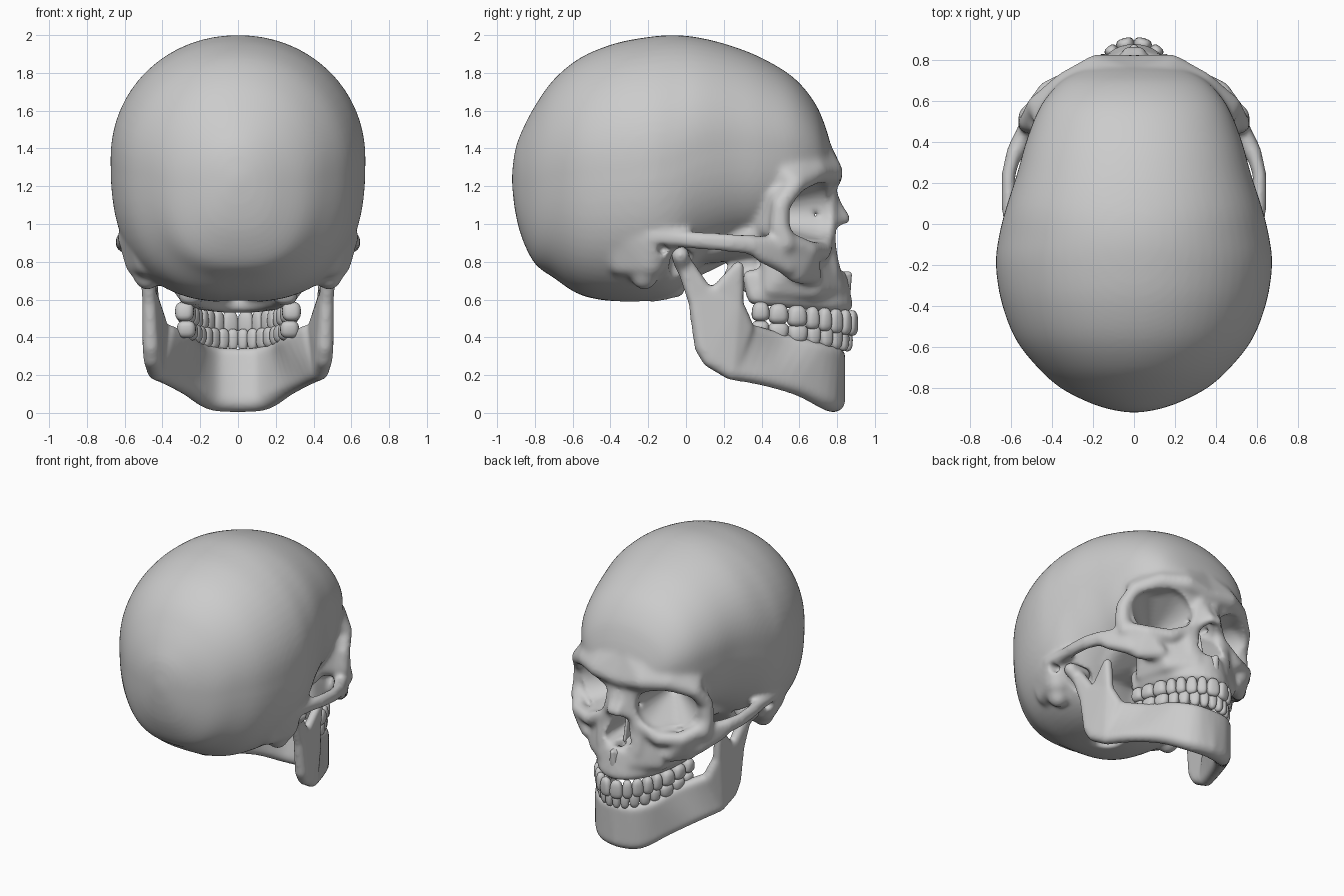
import bpy, bmesh, math
from mathutils import Vector

tmp = bmesh.new()
bmesh.ops.create_icosphere(tmp, subdivisions=3, radius=1)
DIRS = [v.co.copy() for v in tmp.verts]
tmp.free()


def hull(bm, *balls, mirror=True):
    """Convex skin around balls (x, y, z, r); r may be three radii."""
    for side in ((1, -1) if mirror else (1,)):
        vs = []
        for x, y, z, r in balls:
            r = Vector(r) if isinstance(r, tuple) else Vector((r, r, r))
            vs += [bm.verts.new(Vector((x * side, y, z)) + d * r) for d in DIRS]
        bmesh.ops.convex_hull(bm, input=vs)
        loose = [v for v in vs if v.is_valid and not v.link_faces]
        bmesh.ops.delete(bm, geom=loose, context='VERTS')


def limb(bm, *balls):
    for a, b in zip(balls, balls[1:]):
        hull(bm, a, b)


def make(name, bm):
    bmesh.ops.recalc_face_normals(bm, faces=bm.faces[:])
    me = bpy.data.meshes.new(name)
    bm.to_mesh(me)
    bm.free()
    for p in me.polygons:
        p.use_smooth = True
    ob = bpy.data.objects.new(name, me)
    bpy.context.collection.objects.link(ob)
    return ob


def fuse(ob, voxel, smooth):
    m = ob.modifiers.new("fuse", 'REMESH')
    m.mode, m.voxel_size, m.use_smooth_shade = 'VOXEL', voxel, True
    s = ob.modifiers.new("soften", 'SMOOTH')
    s.factor, s.iterations = 0.5, smooth


def apply(ob):
    bpy.ops.object.select_all(action='DESELECT')
    ob.select_set(True)
    bpy.context.view_layer.objects.active = ob
    bpy.ops.object.convert(target='MESH')


def catmull(p, i, t):
    a, b, c, d = (p[min(max(i + k, 0), len(p) - 1)] for k in (-1, 0, 1, 2))
    return [0.5 * (2 * q + (r - o) * t + (2 * o - 5 * q + 4 * r - s) * t * t
                   + (3 * q - o - 3 * r + s) * t ** 3) for o, q, r, s in zip(a, b, c, d)]


# Braincase: stations along y as (y, bottom, top, half width)
STATIONS = [(-.921, 1.21, 1.27, .03), (-.905, 1.07, 1.39, .12), (-.87, .93, 1.49, .225),
            (-.80, .79, 1.625, .36), (-.70, .715, 1.765, .472), (-.56, .625, 1.88, .58),
            (-.38, .59, 1.955, .648), (-.20, .59, 1.99, .675), (-.06, .63, 2.0, .66),
            (.08, .77, 1.985, .625), (.25, .86, 1.94, .57), (.41, .90, 1.875, .525),
            (.57, .98, 1.775, .46), (.68, 1.06, 1.645, .375), (.74, 1.12, 1.51, .285),
            (.775, 1.18, 1.38, .18), (.79, 1.25, 1.31, .05)]
skull = bmesh.new()
N, rings = 64, []
for i in range(len(STATIONS) - 1):
    for k in range(4):
        y, lo, hi, w = catmull(STATIONS, i, k / 4)
        mid, ring = lo + .54 * (hi - lo), []
        for j in range(N):
            a = 2 * math.pi * j / N
            c, s = math.cos(a), math.sin(a)
            e = 2 / (2.05 if s > 0 else 2.6)
            h = hi - mid if s > 0 else mid - lo
            ring.append(skull.verts.new((w * math.copysign(abs(c) ** e, c), y,
                                         mid + h * math.copysign(abs(s) ** e, s))))
        rings.append(ring)
for a, b in zip(rings, rings[1:]):
    for j in range(N):
        skull.faces.new((a[j], a[(j + 1) % N], b[(j + 1) % N], b[j]))
skull.faces.new(rings[0])
skull.faces.new(rings[-1][::-1])

# Brow ridge blended up into the forehead, running into the outer socket rim
BROW = [(0, .757, 1.25, .07), (.18, .765, 1.275, .066), (.335, .685, 1.275, .06), (.472, .58, 1.21, .052)]
FOREHEAD = [(0, .685, 1.43, .07), (.14, .665, 1.43, .07), (.26, .58, 1.43, .08), (.38, .45, 1.33, .08)]
for i in range(3):
    hull(skull, BROW[i], BROW[i + 1], FOREHEAD[i], FOREHEAD[i + 1])
limb(skull, BROW[-1], (.513, .5, 1.1, .05), (.515, .495, .98, .056), (.505, .525, .9, .062))
# Socket walls (carved below)
hull(skull, (.46, .49, 1.15, .055), (.46, .48, .97, .055), (.2, .6, 1.2, .08),
     (.2, .6, .9, .08), (.15, .3, 1.06, .14))
# Lower socket rim and cheekbone
limb(skull, (.5, .53, .91, .055), (.42, .65, .86, .052), (.28, .72, .855, .05), (.15, .745, .93, .045))
hull(skull, (.49, .54, .9, .05), (.42, .645, .85, .05), (.33, .67, .73, .05),
     (.51, .46, .83, .045), (.43, .58, .73, .045))
hull(skull, (.52, .47, .895, .045), (.585, .34, .895, .045), (.56, .4, .835, .04), (.475, .54, .77, .045))
# Zygomatic arch
limb(skull, (.585, .35, .89, (.038, .045, .055)), (.614, .24, .9, (.035, .04, .052)),
     (.612, .1, .91, (.037, .04, .048)), (.59, -.03, .92, .047), (.59, -.17, .93, .05))
# Upper jaw body
hull(skull, (.12, .72, .98, .055), (.1, .77, .66, .07), (.25, .67, .66, .065),
     (.29, .45, .66, .055), (.33, .6, .83, .06), (.28, .45, .85, .06), (0, .5, .68, .04), (0, .5, .95, .06))
# Tooth-bearing ridge
ridge = []
for k in range(11):
    t = math.radians(k * 8.6)
    ridge.append((.275 * math.sin(t), .33 + .515 * math.cos(t), .615 - .045 * math.cos(t), .04))
for a, b in zip(ridge, ridge[1:]):
    up = lambda p: (p[0] * .95, p[1] - .03, .72, .04)
    inner = lambda p: (p[0] * .84, .33 + (p[1] - .33) * .87, p[2], .04)
    hull(skull, a, b, up(a), up(b), inner(a), inner(b))
# Nose bridge and side borders of the nose opening
limb(skull, (.02, .75, 1.19, .04), (.03, .79, 1.09, .04), (.025, .845, 1.025, .03))
limb(skull, (.05, .75, 1.2, .05), (.085, .75, 1.03, .05), (.145, .745, .86, .05), (.14, .765, .74, .05))
hull(skull, (.03, .79, 1.08, .035), (.025, .84, 1.03, .025), (.1, .75, .99, .04), (.07, .74, 1.1, .04))
# Mastoid, occipital condyle, base of skull, pterygoid plate
hull(skull, (.52, -.17, .91, .11), (.51, -.19, .8, .09), (.47, -.34, .8, .08), (.52, -.38, 1.0, .08))
limb(skull, (.5, -.2, .8, .09), (.48, -.22, .72, .07))
limb(skull, (.12, -.17, .635, .05), (.09, -.05, .66, .05))
hull(skull, (0, -.03, .76, .08), (0, .27, .93, .1), mirror=False)
hull(skull, (.3, .05, .86, .06), (.36, .36, .94, .06), (.1, .15, .86, .07), (.2, .4, .9, .06))
hull(skull, (.15, .33, .88, .05), (.18, .21, .71, .025), (.18, .37, .65, .035))
cranium = make("cranium", skull)
fuse(cranium, .014, 9)

# Openings: eye sockets, nose, ears, jaw joints, foramen
cut = bmesh.new()
hull(cut, (.285, .70, 1.07, (.18, .14, .152)), (.335, .6, 1.07, (.16, .1, .147)),
     (.34, .85, 1.055, (.17, .1, .137)), (.16, .38, 1.06, .05))
hull(cut, (.065, .88, .81, .045), (-.065, .88, .81, .045), (0, .88, .94, .04),
     (.05, .6, .83, .04), (-.05, .6, .83, .04), (0, .6, .98, .035), mirror=False)
hull(cut, (.67, -.13, .865, .035), (.56, -.12, .865, .025))
hull(cut, (.43, -.02, .775, (.06, .07, .1)), (.64, -.02, .775, (.08, .07, .1)))
hull(cut, (0, -.26, .56, (.1, .13, .15)), mirror=False)
cutter = make("opening_cutter", cut)
cutter.hide_render = True
b = cranium.modifiers.new("openings", 'BOOLEAN')
b.operation, b.object, b.solver = 'DIFFERENCE', cutter, 'EXACT'
fuse(cranium, .014, 4)
apply(cranium)
bpy.data.objects.remove(cutter)

# Nasal septum and spine
sep = bmesh.new()
hull(sep, (0, .58, .79, .01), (0, .72, .77, .01), (0, .68, .98, .01), (0, .58, .98, .01), mirror=False)
hull(sep, (0, .79, .7, (.06, .05, .05)), (0, .86, .73, .018), (0, .83, .62, .04), mirror=False)
make("nasal_septum", sep)

# Lower jaw: body as upper ball then lower ball, smoothly interpolated
jaw = bmesh.new()
BODY = [(0, .805, .305, .038, 0, .782, .064, .062),
        (.12, .785, .31, .04, .14, .745, .074, .06),
        (.215, .68, .335, .045, .26, .6, .14, .052),
        (.275, .5, .38, .045, .365, .41, .19, .047),
        (.37, .35, .425, .044, .435, .24, .22, .047)]
path = [catmull(BODY, i, k / 4) for i in range(4) for k in range(4)] + [BODY[-1]]
for p, q in zip(path, path[1:]):
    hull(jaw, p[:4], p[4:], q[:4], q[4:])
# Ramus, coronoid process, condyle neck and head
hull(jaw, (.455, .13, .285, .047), (.46, .09, .35, .046), (.435, .24, .22, .047), (.41, .32, .45, .042),
     (.465, .06, .5, .038), (.45, .272, .58, .034), (.47, .045, .62, .038), (.465, .13, .64, .034))
hull(jaw, (.45, .272, .58, .034), (.46, .15, .635, .032), (.465, .277, .772, .033))
hull(jaw, (.47, .045, .6, .038), (.465, .12, .625, .034), (.48, -.015, .8, .044))
hull(jaw, (.42, -.03, .835, .048), (.53, -.03, .835, .048), (.48, -.015, .77, .04))
mandible = make("mandible", jaw)
fuse(mandible, .012, 14)
apply(mandible)


# Teeth: rounded blocks set along an elliptical arch; z and half height as (back, front)
def teeth(name, widths, rx, ry, zs, halves, flare):
    bm = bmesh.new()
    pt = lambda t: Vector((rx * math.sin(t), .33 + ry * math.cos(t)))
    steps = [math.pi / 2 * k / 600 for k in range(601)]
    lens = [0]
    for a, b in zip(steps, steps[1:]):
        lens.append(lens[-1] + (pt(b) - pt(a)).length)
    scale, pos = lens[-1] * .97 / sum(widths), 0
    for i, w in enumerate(widths):
        w *= scale
        t = next(a for a, l in zip(steps, lens) if l >= pos + w / 2)
        pos += w
        c, tan = pt(t), Vector((rx * math.cos(t), -ry * math.sin(t))).normalized()
        out, f = Vector((-tan.y, tan.x)), math.cos(t)
        z, half = (q[0] + (q[1] - q[0]) * f for q in (zs, halves))
        depth = .03 if i < 3 else (.04 if i < 5 else .05)
        for side in (1, -1):
            for v in bmesh.ops.create_icosphere(bm, subdivisions=3, radius=1)["verts"]:
                x, y, h = (math.copysign(abs(n) ** .75, n) for n in v.co)
                k = 1 + flare * h
                p = c + tan * (x * w * .52 * k) + out * (y * depth)
                v.co = (p.x * side, p.y, z + h * half)
    make(name, bm)


teeth("upper_teeth", (.085, .065, .075, .07, .07, .1, .1, .09), .285, .555, (.545, .475), (.05, .068), -.12)
teeth("lower_teeth", (.055, .06, .07, .075, .075, .105, .105, .09), .275, .525, (.45, .385), (.045, .06), .12)
